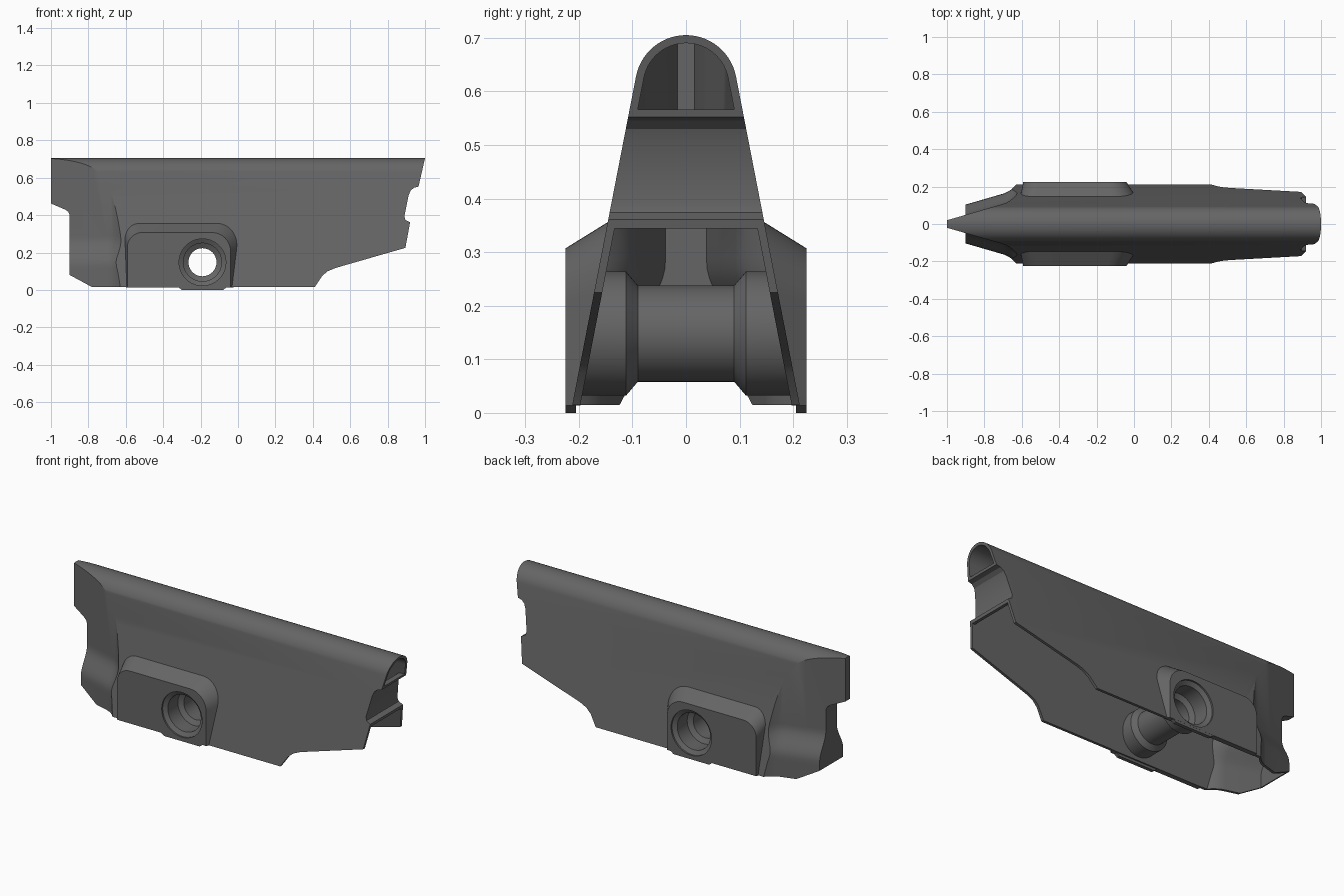
import bpy
import bmesh
from math import sin, cos, pi, radians, sqrt

default = bpy.data.objects.get("Cube")
if default:
    bpy.data.objects.remove(default, do_unlink=True)

WALL = 0.015
HOLE_X, HOLE_Z = -0.19, 0.148

grey = bpy.data.materials.new("dark grey")
grey.use_nodes = True
colour = (0.13, 0.13, 0.13, 1)
grey.diffuse_color = colour
grey.node_tree.nodes["Principled BSDF"].inputs["Base Color"].default_value = colour


def loft(name, rings):
    """Closed solid through matching rings of points."""
    bm = bmesh.new()
    loops = [[bm.verts.new(p) for p in ring] for ring in rings]
    n = len(loops[0])
    for a, b in zip(loops, loops[1:]):
        for i in range(n):
            j = (i + 1) % n
            bm.faces.new((a[i], a[j], b[j], b[i]))
    bm.faces.new(loops[0][::-1])
    bm.faces.new(loops[-1])
    bmesh.ops.recalc_face_normals(bm, faces=bm.faces)
    mesh = bpy.data.meshes.new(name)
    bm.to_mesh(mesh)
    bm.free()
    mesh.materials.append(grey)
    obj = bpy.data.objects.new(name, mesh)
    bpy.context.scene.collection.objects.link(obj)
    return obj


def combine(target, other, operation):
    """Apply a boolean and discard the second solid."""
    mod = target.modifiers.new("join", 'BOOLEAN')
    mod.operation = operation
    mod.solver = 'EXACT'
    mod.object = other
    bpy.context.view_layer.update()
    graph = bpy.context.evaluated_depsgraph_get()
    mesh = bpy.data.meshes.new_from_object(target.evaluated_get(graph))
    target.modifiers.clear()
    target.data = mesh
    bpy.data.objects.remove(other, do_unlink=True)


def side_prism(name, outline, y0, y1):
    return loft(name, [[(x, y, z) for x, z in outline] for y in (y0, y1)])


def spin_y(name, profile, steps=64):
    """Solid of revolution about the cross hole, from (y, radius) pairs."""
    turns = [2 * pi * i / steps for i in range(steps)]
    return loft(name, [[(HOLE_X + r * cos(a), y, HOLE_Z + r * sin(a)) for a in turns]
                       for y, r in profile])


def mirrored(profile):
    return profile + [(-y, r) for y, r in reversed(profile)]


def section(name, inset):
    """Long bar with leaning sides and a round top."""
    def half(z):
        return 0.213 - 0.193 * (z - 0.012) - inset
    radius = 0.095 - inset
    arc = [radians(11 + 158 * i / 28) for i in range(29)]
    ring = [(half(-0.15), -0.15)]
    ring += [(radius * cos(a), 0.61 + radius * sin(a)) for a in arc]
    ring += [(-half(-0.15), -0.15)]
    return loft(name, [[(x, y, z) for y, z in ring] for x in (-1.2, 1.2)])


def nose(name, inset):
    """Plan wedge that widens low down and flares out to the side bosses."""
    stations = [-1.05, -0.9, -0.8, -0.7] + [-0.7 + 0.1 * sin(pi / 2 * i / 10) for i in range(1, 11)]
    rings = []
    for z in [-0.2] + [0.11 + 0.02 * i for i in range(10)] + [0.8]:
        t = min(1, max(0, (0.28 - z) / 0.15))
        swell = 0.055 * t * t * (3 - 2 * t)
        plan = []
        for x in stations:
            f = min(1, max(0, (x + 0.7) / 0.1))
            y = 0.02 + 0.29 * (x + 1) + swell + 0.1 * (1 - sqrt(1 - f * f)) - inset
            plan.append((x, max(y, 0.002)))
        plan += [(-0.594, 0.4), (1.3, 0.4)]
        rings.append([(x, y, z) for x, y in plan] + [(x, -y, z) for x, y in reversed(plan)])
    return loft(name, rings)


# Outer shell: bar, nose and side silhouette in common
outer_side = [(-1, 0.75), (1.01, 0.75), (1, 0.705), (0.965, 0.552), (0.94, 0.546),
              (0.922, 0.53), (0.912, 0.505), (0.89, 0.395), (0.895, 0.374), (0.92, 0.361),
              (0.895, 0.225), (0.52, 0.117), (0.48, 0.1), (0.45, 0.075), (0.41, 0.015),
              (-0.78, 0.015), (-0.9, 0.08), (-0.9, 0.4), (-0.907, 0.418), (-0.925, 0.43),
              (-1, 0.462)]
body = section("shell_body", 0)
combine(body, nose("nose_shape", 0), 'INTERSECT')
combine(body, side_prism("side_shape", outer_side, -0.5, 0.5), 'INTERSECT')


# Raised bosses with bevelled top and back edges, and a small foot under each
def boss_ring(y, sign):
    grow = 0.225 - y
    left, right, top = -0.592 - 0.2 * grow, -0.04 + 0.62 * grow, 0.307 + 0.62 * grow
    r1, r2 = 0.1 + 0.3 * grow, 0.08
    ring = [(left, 0.0135), (right, 0.0135)]
    for i in range(13):
        a = pi / 2 * i / 12
        ring.append((right - r1 + r1 * cos(a), top - r1 + r1 * sin(a)))
    for i in range(13):
        a = pi / 2 * (1 + i / 12)
        ring.append((left + r2 + r2 * cos(a), top - r2 + r2 * sin(a)))
    return [(x, sign * y, z) for x, z in ring]


foot = [(-0.34, 0.03), (-0.3, 0), (-0.08, 0), (-0.04, 0.03)]
for sign in (-1, 1):
    combine(body, loft("boss", [boss_ring(0.14, sign), boss_ring(0.225, sign)]), 'UNION')
    combine(body, side_prism("foot", foot, sign * 0.205, sign * 0.2245), 'UNION')

# Hollow, open below and at both rear mouths
inner_side = [(-0.985, 0.76), (1.1, 0.76), (1.1, 0.566), (0.955, 0.566), (0.93, 0.561),
              (0.908, 0.54), (0.897, 0.51), (0.874, 0.395), (0.877, 0.365), (0.9, 0.344),
              (1.1, 0.344), (1.1, -0.12), (-0.885, -0.12), (-0.885, 0.405),
              (-0.915, 0.444), (-0.985, 0.474)]
hollow = section("hollow", WALL)
combine(hollow, nose("hollow_nose", WALL), 'INTERSECT')
combine(hollow, side_prism("hollow_side", inner_side, -0.45, 0.45), 'INTERSECT')
combine(body, hollow, 'DIFFERENCE')

# Stepped cross tube and its countersunk bore
combine(body, spin_y("cross_tube", mirrored([(-0.214, 0.116), (-0.112, 0.116), (-0.09, 0.09)])), 'UNION')
combine(body, spin_y("bore", mirrored([(-0.24, 0.125), (-0.216, 0.125), (-0.203, 0.102),
                                       (-0.115, 0.102), (-0.1, 0.075)])), 'DIFFERENCE')

# Soft shading with crisp edges
bpy.ops.object.select_all(action='DESELECT')
body.select_set(True)
bpy.context.view_layer.objects.active = body
bpy.ops.object.shade_smooth_by_angle(angle=radians(25))
